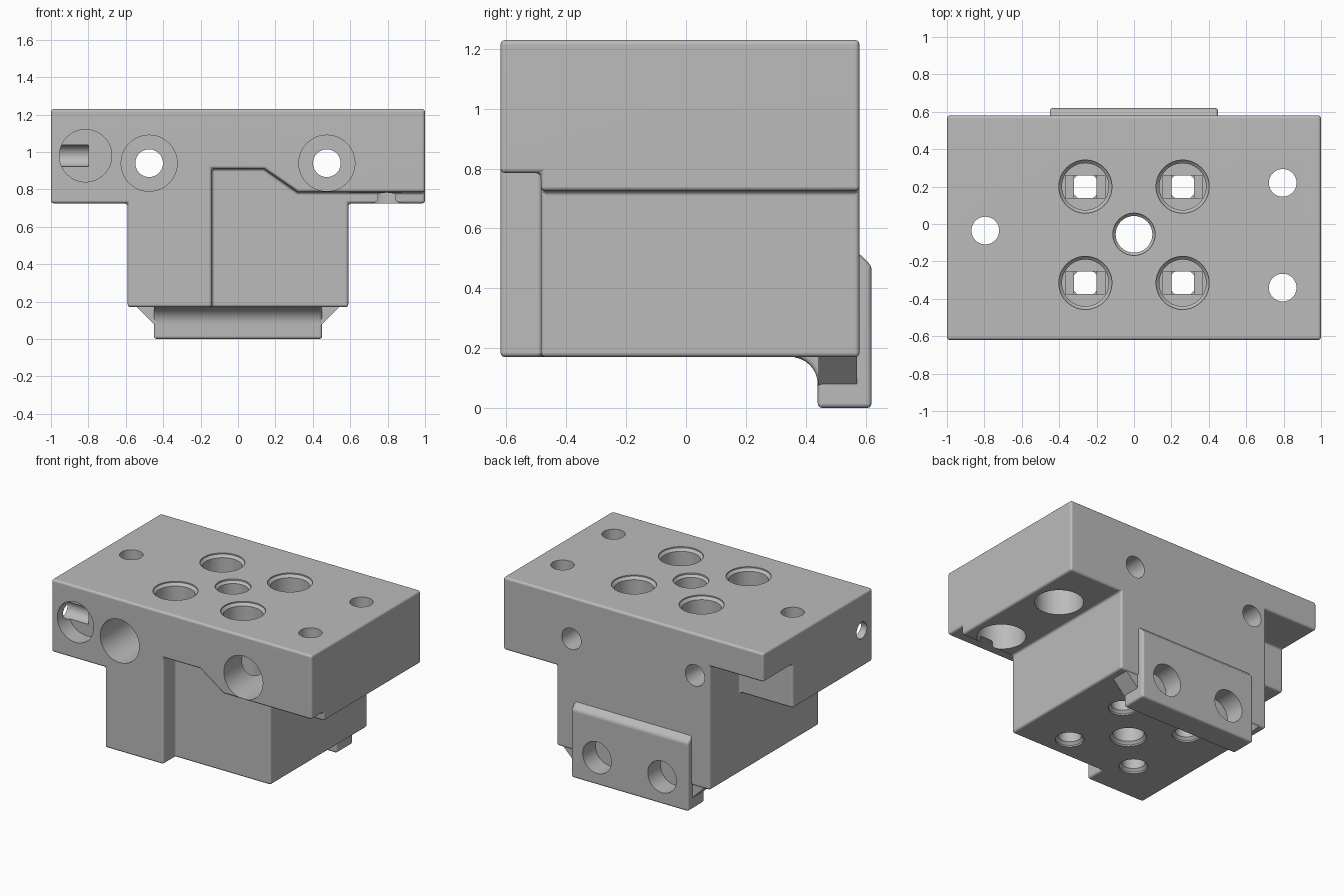
import bpy, bmesh, math
from mathutils import Matrix, Vector

if "Cube" in bpy.data.objects:
    bpy.data.objects.remove(bpy.data.objects["Cube"], do_unlink=True)

grey = bpy.data.materials.new("plain_grey")
grey.use_nodes = True
COLOUR = (0.5, 0.5, 0.5, 1)
grey.diffuse_color = COLOUR
grey.node_tree.nodes["Principled BSDF"].inputs["Base Color"].default_value = COLOUR


def finish(bm, name):
    bmesh.ops.recalc_face_normals(bm, faces=bm.faces)
    mesh = bpy.data.meshes.new(name)
    bm.to_mesh(mesh)
    bm.free()
    mesh.materials.append(grey)
    obj = bpy.data.objects.new(name, mesh)
    bpy.context.collection.objects.link(obj)
    return obj


def prism(name, profile, axis, start, end):
    """Extrude an (x, z) profile along y, or a (y, z) profile along x."""
    bm = bmesh.new()
    place = (lambda a, b: (a, start, b)) if axis == "y" else (lambda a, b: (start, a, b))
    face = bm.faces.new([bm.verts.new(place(a, b)) for a, b in profile])
    ext = bmesh.ops.extrude_face_region(bm, geom=[face])
    step = Vector((0, end - start, 0) if axis == "y" else (end - start, 0, 0))
    moved = [g for g in ext["geom"] if isinstance(g, bmesh.types.BMVert)]
    bmesh.ops.translate(bm, verts=moved, vec=step)
    return finish(bm, name)


def box(name, lo, hi):
    rect = [(lo[0], lo[2]), (hi[0], lo[2]), (hi[0], hi[2]), (lo[0], hi[2])]
    return prism(name, rect, "y", lo[1], hi[1])


def turned(name, stations, origin, axis, sides=48):
    """Stepped round cutter: (radius, distance along the axis) stations."""
    bm = bmesh.new()
    rings = []
    for r, h in stations:
        angles = [math.tau * i / sides for i in range(sides)]
        rings.append([bm.verts.new((r * math.cos(a), r * math.sin(a), h)) for a in angles])
    for low, high in zip(rings, rings[1:]):
        for i in range(sides):
            j = (i + 1) % sides
            bm.faces.new((low[i], low[j], high[j], high[i]))
    bm.faces.new(rings[0])
    bm.faces.new(rings[-1])
    turn = Vector(axis).to_track_quat("Z", "Y").to_matrix().to_4x4()
    bm.transform(Matrix.Translation(origin) @ turn)
    return finish(bm, name)


def apply(obj, kind, **settings):
    mod = obj.modifiers.new(kind, kind)
    for key, value in settings.items():
        setattr(mod, key, value)
    bpy.context.view_layer.objects.active = obj
    bpy.ops.object.modifier_apply(modifier=mod.name)


def combine(obj, other, operation="DIFFERENCE"):
    apply(obj, "BOOLEAN", object=other, operation=operation, solver="EXACT")
    bpy.data.objects.remove(other, do_unlink=True)


def soften(obj, width):
    apply(obj, "BEVEL", width=width, segments=3, limit_method="ANGLE",
          angle_limit=math.radians(40))


# T-shaped body with the stepped front recess and the rear corner notch
TOP, UNDER, BASE = 1.23, 0.725, 0.17
FRONT, BACK, COL = -0.62, 0.58, 0.59
half = [(COL, BASE), (COL, UNDER), (1, UNDER), (1, TOP)]
body = prism("carriage_block", half + [(-x, z) for x, z in reversed(half)], "y", FRONT, BACK)
recess = [(-0.14, -0.1), (-0.14, 0.91), (0.14, 0.91), (0.32, 0.785), (1.2, 0.785), (1.2, -0.1)]
combine(body, prism("front_recess", recess, "y", -0.8, -0.485))
combine(body, box("rear_notch", (-1.2, 0.255, 0.5), (-COL, 0.8, 1.03)))
soften(body, 0.016)

# Rear clamp lip with a rounded front root and slanted cheeks
root = [(0.35 + 0.09 * math.sin(t), 0.08 + 0.09 * math.cos(t))
        for t in [math.pi / 2 * i / 8 for i in range(9)]]
lip = [(0.44, 0), (0.62, 0), (0.62, 0.475), (0.575, 0.52), (0.5, 0.52), (0.5, 0.25), (0.35, 0.25)]
clamp = prism("clamp_lip", lip + root, "x", -0.45, 0.45)
soften(clamp, 0.016)
combine(body, clamp, "UNION")
cheek = [(0.43, 0.07), (0.45, 0.08), (0.54, 0.17), (0.54, 0.25)]
cheeks = prism("clamp_cheeks", cheek + [(-x, z) for x, z in reversed(cheek)], "y", 0.442, 0.572)
combine(body, cheeks, "UNION")

# Four deep screw bores with stepped bridging floors
FLOOR = 0.45
for x in (-0.26, 0.26):
    for y in (0.2, -0.315):
        combine(body, turned("screw_bore", [(0.125, FLOOR), (0.125, 1.205), (0.142, 1.222),
                                            (0.142, 1.3)], (x, y, 0), (0, 0, 1)))
        combine(body, box("bridge_slot", (x - 0.105, y - 0.06, FLOOR - 0.025),
                          (x + 0.105, y + 0.06, FLOOR + 0.05)))
        combine(body, box("bridge_square", (x - 0.06, y - 0.06, FLOOR - 0.05),
                          (x + 0.06, y + 0.06, FLOOR + 0.04)))
        combine(body, turned("screw_hole", [(0.09, 0.1), (0.09, 0.18), (0.073, 0.197),
                                            (0.073, FLOOR - 0.04)], (x, y, 0), (0, 0, 1)))

# Central through hole
combine(body, turned("centre_hole", [(0.115, 0.1), (0.115, 0.18), (0.098, 0.197), (0.098, 1.205),
                                     (0.113, 1.22), (0.113, 1.3)], (0, -0.055, 0), (0, 0, 1)))

# Plate holes, counterbored from below
for x, y in ((-0.795, -0.035), (0.795, 0.22), (0.795, -0.34)):
    combine(body, turned("plate_hole", [(0.153, 0.6), (0.153, 0.95), (0.074, 0.95), (0.074, 1.3)],
                         (x, y, 0), (0, 0, 1)))

# Front-to-back holes, counterbored from the front, and blind holes in the lip
for x in (-0.475, 0.475):
    combine(body, turned("long_hole", [(0.15, -0.8), (0.15, -0.2), (0.074, -0.2), (0.074, 0.8)],
                         (x, 0, 0.94), (0, 1, 0)))
for x in (-0.25, 0.25):
    combine(body, turned("lip_hole", [(0.11, 0.48), (0.11, 0.8)], (x, 0, 0.19), (0, 1, 0)))

# Shallow front pocket with its small side channel
combine(body, turned("front_pocket", [(0.14, -0.8), (0.14, -0.5)], (-0.815, 0, 0.98), (0, 1, 0)))
combine(body, turned("side_channel", [(0.057, -1.2), (0.057, -0.8)], (0, -0.5, 0.98), (1, 0, 0)))

# Smooth shading with crisp bore edges
bpy.ops.object.select_all(action="DESELECT")
body.select_set(True)
bpy.context.view_layer.objects.active = body
bpy.ops.object.shade_smooth_by_angle(angle=math.radians(35))
body.modifiers.new("even_normals", "WEIGHTED_NORMAL").keep_sharp = True
